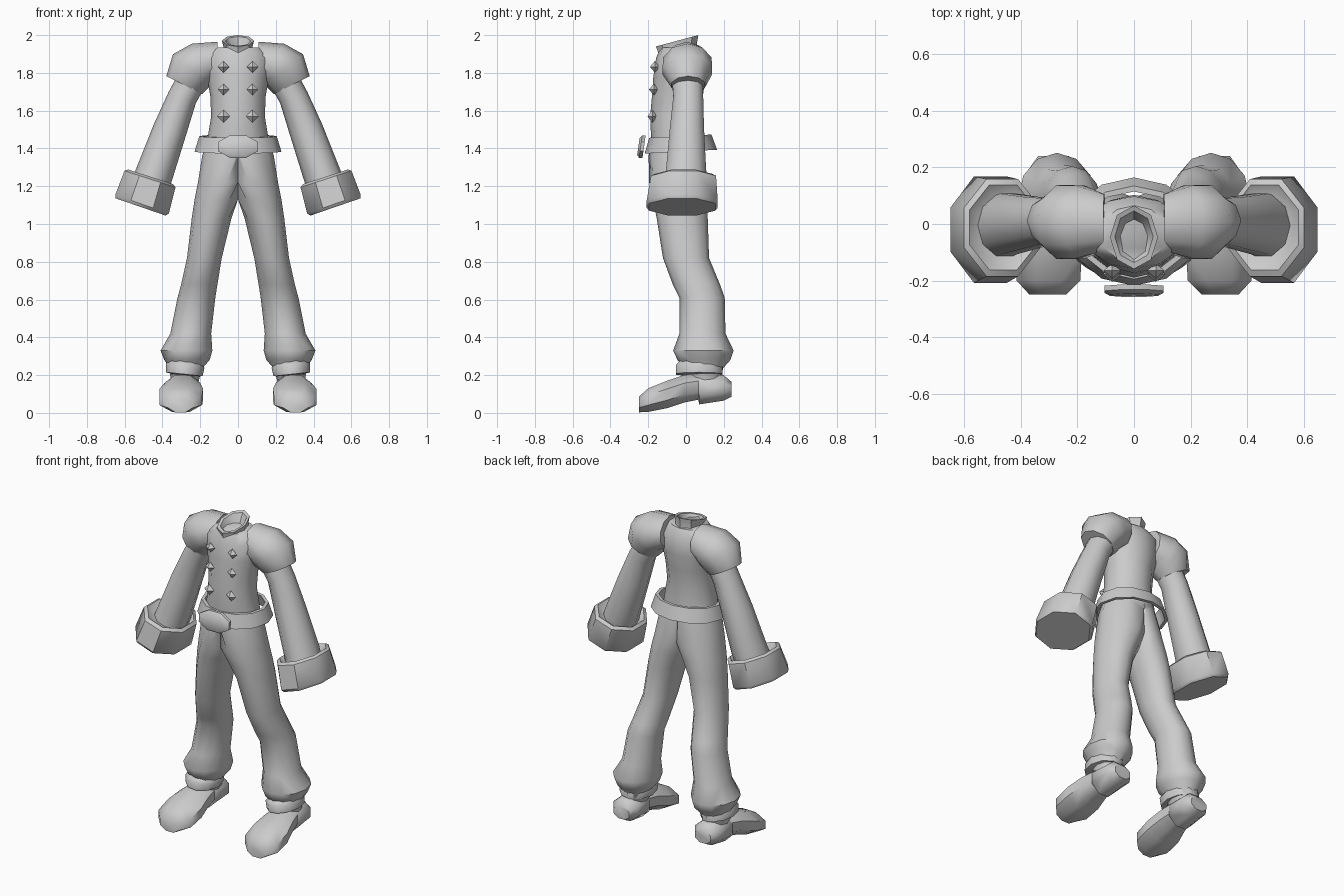
import bpy, bmesh
from math import cos, sin, pi, radians
from mathutils import Vector, Euler


def finish(bm, name, mirror, angle):
    bmesh.ops.recalc_face_normals(bm, faces=bm.faces)
    me = bpy.data.meshes.new(name)
    bm.to_mesh(me)
    bm.free()
    ob = bpy.data.objects.new(name, me)
    bpy.context.collection.objects.link(ob)
    bpy.ops.object.select_all(action='DESELECT')
    ob.select_set(True)
    bpy.context.view_layer.objects.active = ob
    bpy.ops.object.shade_smooth_by_angle(angle=radians(angle))
    if mirror:
        ob.modifiers.new("mirror", 'MIRROR').use_mirror_merge = False
    return ob


def loft(name, rings, n=10, mirror=False, half=False, clamp=False,
         caps=(True, True), closed=False, angle=50):
    """Skin elliptical rings: (x, y, z, rx, ry[, tilt about y, tilt about x])."""
    bm = bmesh.new()
    off = pi / n if half else 0
    k = 1 / cos(pi / n) if half else 1
    loops = []
    for x, y, z, rx, ry, *t in rings:
        ty, tx = (list(t) + [0, 0])[:2]
        rot = Euler((radians(tx), radians(ty), 0)).to_matrix()
        loop = []
        for i in range(n):
            a = 2 * pi * i / n + off
            p = Vector((x, y, z)) + rot @ Vector((rx * k * cos(a), ry * k * sin(a), 0))
            if clamp:
                p.x = max(p.x, 0)
            loop.append(bm.verts.new(p))
        loops.append(loop)
    pairs = list(zip(loops, loops[1:]))
    if closed:
        pairs.append((loops[-1], loops[0]))
    for a, b in pairs:
        for i in range(n):
            j = (i + 1) % n
            bm.faces.new((a[i], a[j], b[j], b[i]))
    if not closed:
        for use, loop in zip(caps, (loops[0], loops[-1])):
            if use:
                bm.faces.new(loop)
    return finish(bm, name, mirror, angle)


# jacket body
loft("jacket", [
    (0, -.045, 1.38, .17, .135), (0, -.05, 1.46, .16, .135),
    (0, -.055, 1.57, .142, .135), (0, -.045, 1.68, .147, .135),
    (0, -.035, 1.78, .165, .138), (0, -.03, 1.88, .18, .128),
    (0, -.035, 1.935, .12, .10)], n=12)

# standing collar with a hollow neck
loft("collar", [
    (0, -.045, 1.89, .085, .11, 0, 10), (0, -.045, 1.93, .075, .105, 0, 13),
    (0, -.047, 1.97, .085, .116, 0, 15), (0, -.045, 1.968, .068, .095, 0, 15),
    (0, -.04, 1.92, .04, .055, 0, 10)], n=8, angle=40)

# belt band
loft("belt", [
    (0, -.03, 1.465, .205, .165, 0, 3), (0, -.027, 1.383, .23, .192, 0, 3),
    (0, -.027, 1.383, .21, .172, 0, 3), (0, -.03, 1.465, .185, .145, 0, 3)],
    n=12, closed=True, angle=40)

# belt buckle
loft("buckle", [
    (0, -.222, 1.41, .105, .06, 0, 82), (0, -.24, 1.41, .105, .06, 0, 82),
    (0, -.252, 1.41, .085, .045, 0, 82)], n=8, half=True, angle=40)

# trousers: clamped rings meet at the centre and part into two legs
loft("trousers", [
    (0, -.05, 1.43, .17, .135), (.01, -.05, 1.36, .18, .148),
    (.06, -.04, 1.22, .152, .155), (.105, -.03, 1.13, .125, .145),
    (.14, -.02, 1.03, .105, .135), (.178, 0, .82, .092, .122),
    (.205, .055, .68, .096, .125), (.22, .085, .61, .10, .12),
    (.25, .087, .42, .108, .122), (.273, .092, .33, .137, .16),
    (.27, .095, .28, .12, .14), (.275, .095, .235, .085, .10),
    (.285, .10, .15, .072, .09)], n=12, mirror=True, clamp=True)

# ankle bands
loft("ankle_band", [
    (.28, .075, .275, .085, .11, -6), (.28, .07, .25, .103, .13, -6),
    (.285, .07, .205, .098, .13, -6), (.285, .08, .20, .07, .09, -6)],
    n=10, mirror=True)

# shoes: upright sections from toe to heel (y, bottom, top, x, half width)
shoe = [(-.25, .003, .085, .305, .065), (-.20, .005, .13, .303, .113),
        (-.10, .025, .17, .30, .115), (-.01, .055, .20, .295, .095),
        (.065, .07, .21, .29, .08), (.07, .045, .21, .29, .085),
        (.20, .065, .20, .285, .083), (.24, .085, .165, .285, .055)]
loft("shoe", [(x, y, (b + t) / 2, w, (t - b) / 2, 0, 90) for y, b, t, x, w in shoe],
     n=8, half=True, mirror=True)

# sleeves
loft("sleeve", [
    (.19, .005, 1.86, .08, .09, -35), (.295, .012, 1.67, .078, .083, -22),
    (.36, .005, 1.50, .09, .095, -19), (.445, 0, 1.26, .10, .113, -18),
    (.47, -.01, 1.19, .10, .115, -18)], n=10, mirror=True)

# flared sleeve cuffs
loft("sleeve_cuff", [
    (.462, -.01, 1.225, .098, .115, -18), (.463, -.012, 1.25, .125, .15, -18),
    (.466, -.013, 1.238, .142, .172, -18), (.508, -.02, 1.105, .15, .188, -19),
    (.515, -.02, 1.09, .14, .176, -19)], n=8, half=True, mirror=True, angle=45)

# shoulder caps
loft("shoulder_cap", [
    (.105, .005, 1.865, .10, .105, -88), (.19, .007, 1.85, .118, .135, -62),
    (.245, .007, 1.815, .13, .137, -40), (.285, .012, 1.735, .106, .092, -27)],
    n=10, mirror=True, angle=45)

# two columns of faceted buttons
for row, (y, z, r) in enumerate([(-.165, 1.832, .031), (-.17, 1.712, .031), (-.178, 1.57, .034)]):
    bm = bmesh.new()
    bmesh.ops.create_icosphere(bm, subdivisions=1, radius=r)
    bm.clear()
    pts = [(r, 0, 0), (0, 0, r), (-r, 0, 0), (0, 0, -r)]
    ring = [bm.verts.new(Vector(p) + Vector((.077, y, z))) for p in pts]
    for tip in (-.026, .026):
        v = bm.verts.new((.077, y + tip, z))
        for i in range(4):
            bm.faces.new((ring[i], ring[(i + 1) % 4], v))
    finish(bm, f"buttons_row_{row + 1}", True, 20)
